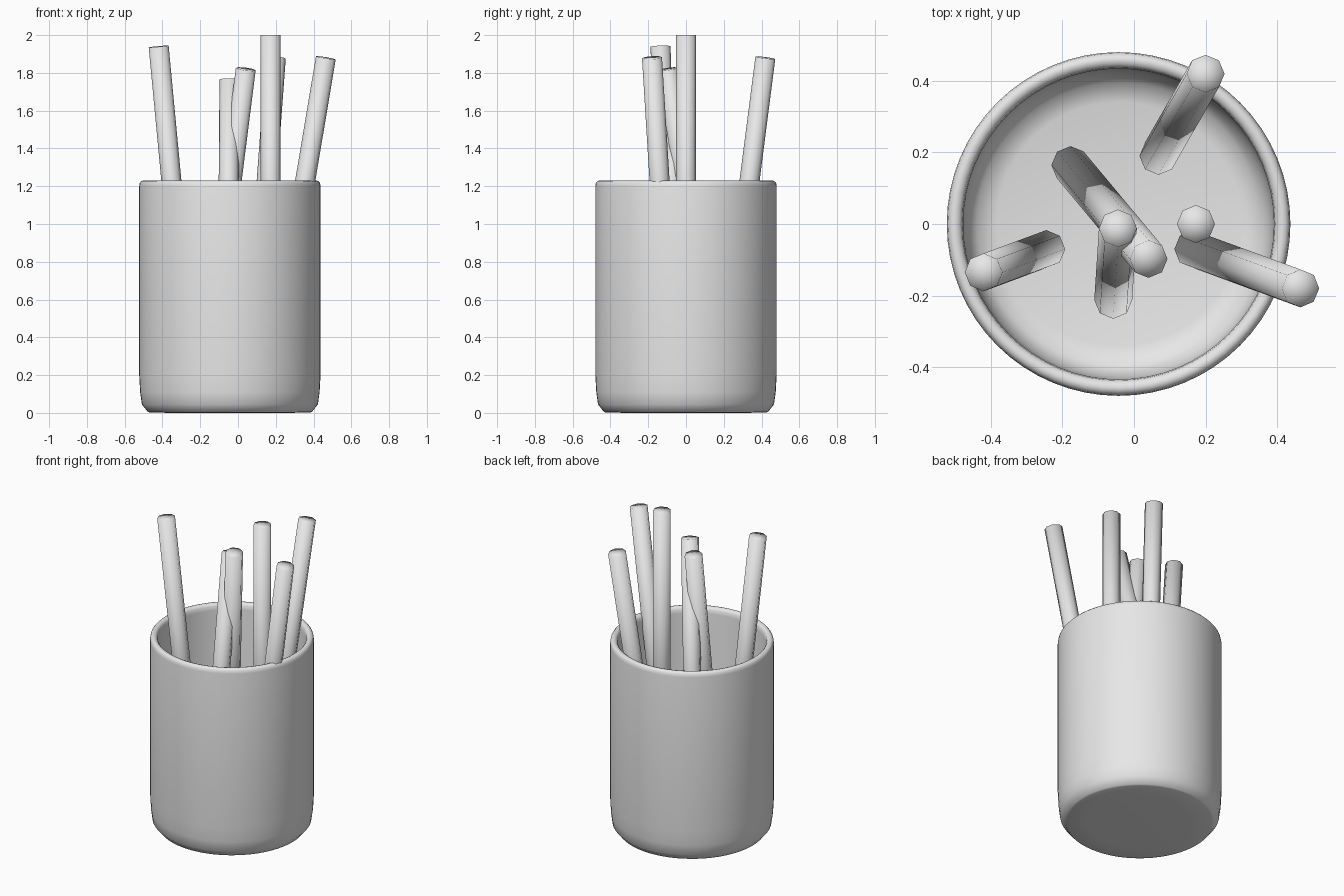
import bpy
import bmesh
import math
from mathutils import Vector

default = bpy.data.objects.get("Cube")
if default:
    bpy.data.objects.remove(default, do_unlink=True)

grey = bpy.data.materials.new("light grey")
grey.use_nodes = True
grey.diffuse_color = (0.8, 0.8, 0.8, 1)
grey.node_tree.nodes["Principled BSDF"].inputs["Base Color"].default_value = (0.8, 0.8, 0.8, 1)


def add_object(name, bm):
    """Turn a bmesh into a smooth grey object."""
    bmesh.ops.recalc_face_normals(bm, faces=bm.faces)
    for face in bm.faces:
        face.smooth = True
    mesh = bpy.data.meshes.new(name)
    bm.to_mesh(mesh)
    bm.free()
    mesh.materials.append(grey)
    obj = bpy.data.objects.new(name, mesh)
    bpy.context.collection.objects.link(obj)
    return obj


def add_stick(name, bottom, top, radius=0.053):
    """Eight-sided rod leaning from bottom to top, its ends level with its axis."""
    bottom, top = Vector(bottom), Vector(top)
    axis = top - bottom
    bm = bmesh.new()
    bmesh.ops.create_cone(bm, cap_ends=True, cap_tris=True, segments=8,
                          radius1=radius, radius2=radius, depth=axis.length)
    obj = add_object(name, bm)
    obj.location = (bottom + top) / 2
    obj.rotation_mode = 'QUATERNION'
    obj.rotation_quaternion = Vector((0, 0, 1)).rotation_difference(axis)


# Cup: outer wall, rounded rim, inner wall and floor spun round the axis
profile = [(0, 0), (0.3, 0), (0.425, 0.002), (0.435, 0.006), (0.466, 0.045),
           (0.475, 0.11), (0.48, 0.2), (0.48, 1.2), (0.477, 1.218),
           (0.468, 1.228), (0.457, 1.23), (0.445, 1.226), (0.437, 1.215),
           (0.434, 1.19), (0.434, 0.22), (0.425, 0.14), (0.395, 0.085),
           (0.34, 0.07), (0, 0.07)]
bm = bmesh.new()
verts = [bm.verts.new((r, 0, z)) for r, z in profile]
edges = [bm.edges.new(pair) for pair in zip(verts, verts[1:])]
bmesh.ops.spin(bm, geom=verts + edges, cent=(0, 0, 0), axis=(0, 0, 1),
               angle=math.tau, steps=64, use_merge=False)
bmesh.ops.remove_doubles(bm, verts=bm.verts, dist=0.0005)
cup = add_object("cup", bm)
cup.location.x = -0.043

# Sticks standing in the cup
FLOOR = 0.09
sticks = {
    "back_stick": ((0.068, 0.19), (0.2, 0.42, 1.88)),
    "upright_stick": ((0.173, 0), (0.173, 0, 2)),
    "left_stick": ((0.165, -0.07), (0.465, -0.18, 1.88)),
    "right_stick": ((-0.245, -0.07), (-0.42, -0.135, 1.94)),
    "crossing_stick": ((-0.178, 0.165), (0.041, -0.098, 1.82)),
    "short_stick": ((-0.058, -0.212), (-0.045, -0.012, 1.765)),
}
for name, (foot, tip) in sticks.items():
    add_stick(name, (*foot, FLOOR), tip)
